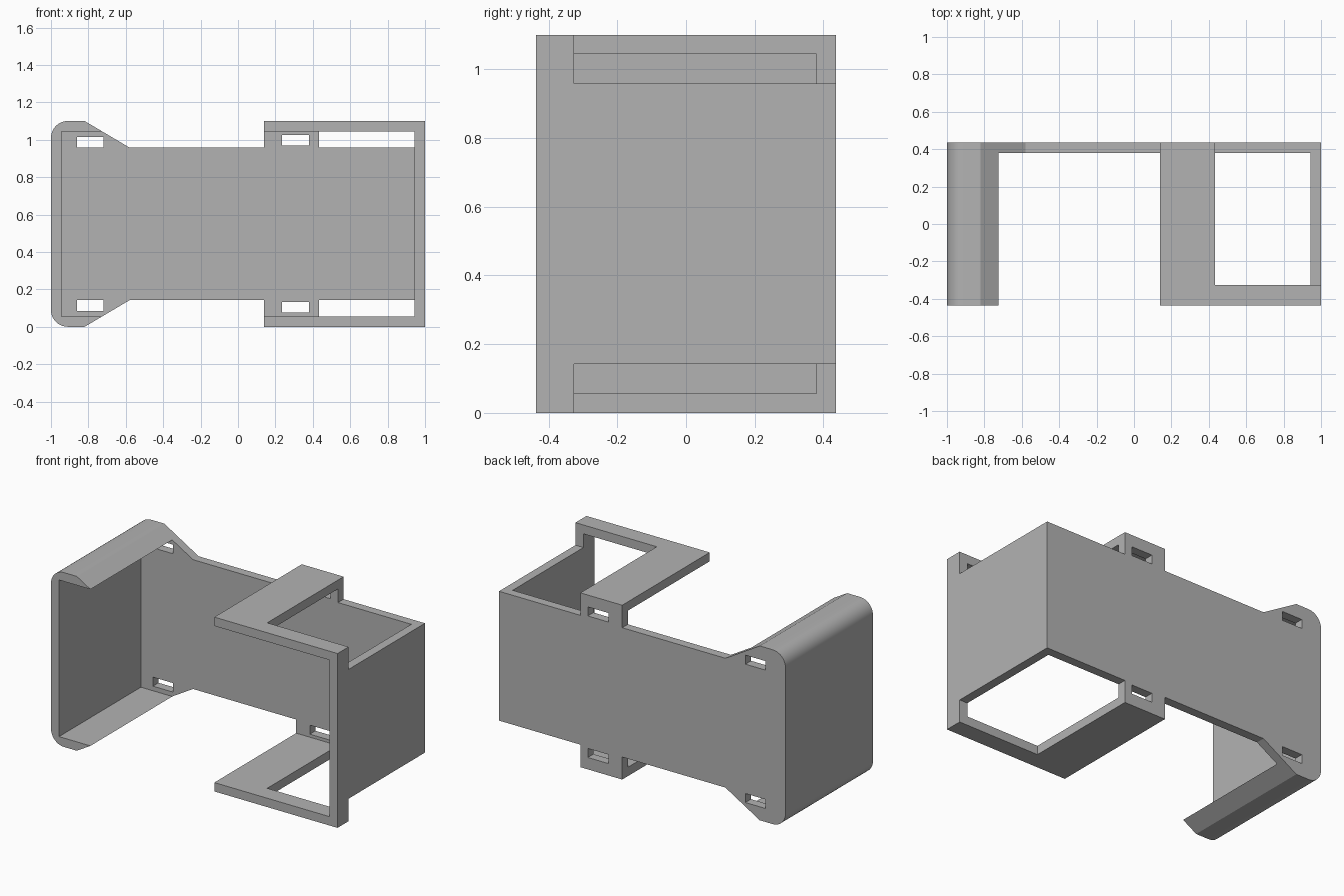
import bpy
import bmesh
from math import sin, cos, pi, radians
from mathutils import Vector

if "Cube" in bpy.data.objects:
    bpy.data.objects.remove(bpy.data.objects["Cube"], do_unlink=True)

H = 1.10             # overall height
D = 0.436            # half depth
T = 0.056            # wall thickness
LOW, HIGH = 0.142, H - 0.142   # main band of the back plate
BACK = D - T         # inner face of the back plate
RIM = -D + 0.11      # rear edge of the front rim
R = 0.09             # rounded corner radius

grey = bpy.data.materials.new("plain grey")
grey.use_nodes = True
COLOUR = (0.45, 0.45, 0.45, 1)
grey.diffuse_color = COLOUR
grey.node_tree.nodes["Principled BSDF"].inputs["Base Color"].default_value = COLOUR

# Axis mapping: profile (a, b) and extrusion depth d to x, y, z
PLANES = {
    "xz": lambda a, b, d: Vector((a, d, b)),
    "yz": lambda a, b, d: Vector((d, a, b)),
    "xy": lambda a, b, d: Vector((a, b, d)),
}


def slab(name, plane, start, end, outline, holes=()):
    """Extrude an outline with optional holes between two depths."""
    place = PLANES[plane]
    bm = bmesh.new()
    for loop in (outline, *holes):
        verts = [bm.verts.new(place(a, b, start)) for a, b in loop]
        for i, v in enumerate(verts):
            bm.edges.new((verts[i - 1], v))
    bmesh.ops.triangle_fill(bm, use_beauty=True, edges=bm.edges[:])
    ext = bmesh.ops.extrude_face_region(bm, geom=bm.faces[:], use_keep_orig=True)
    moved = [g for g in ext["geom"] if isinstance(g, bmesh.types.BMVert)]
    bmesh.ops.translate(bm, verts=moved, vec=place(0, 0, end - start))
    bmesh.ops.recalc_face_normals(bm, faces=bm.faces[:])
    mesh = bpy.data.meshes.new(name)
    bm.to_mesh(mesh)
    bm.free()
    mesh.materials.append(grey)
    obj = bpy.data.objects.new(name, mesh)
    bpy.context.collection.objects.link(obj)
    bpy.ops.object.select_all(action="DESELECT")
    obj.select_set(True)
    bpy.context.view_layer.objects.active = obj
    bpy.ops.object.shade_smooth_by_angle(angle=radians(30))
    return obj


def flip(points):
    """Mirror a profile about mid height, reversing its order."""
    return [(a, H - b) for a, b in reversed(points)]


def rect(x0, x1, z0, z1):
    return [(x0, z0), (x1, z0), (x1, z1), (x0, z1)]


# Rounded lower corner, running from the outer side to the bottom
corner = [(-1 + R - R * cos(i * pi / 20), R - R * sin(i * pi / 20)) for i in range(11)]

# Back plate with its slots and tabs
lower = corner + [(-0.82, 0), (-0.58, LOW), (0.14, LOW), (0.14, 0),
                  (0.432, 0), (0.432, LOW), (1, LOW)]
slots = [rect(-0.86, -0.72, 0.085, LOW), rect(0.235, 0.38, 0.075, 0.132)]
slots += [flip(s) for s in slots]
slab("back_plate", "xz", BACK, D, lower + flip(lower), slots)

# Rounded channel at the right end
lip = corner + [(-0.82, 0), (-0.725, T)]
inner = [(-1 + T, H - T), (-1 + T, T)]
slab("rounded_channel", "xz", -D, BACK, lip + inner[::-1] + flip(lip))

# Side wall at the left end, taller at its front rim
slab("side_wall", "yz", 1 - T, 1,
     [(-D, T), (RIM, T), (RIM, LOW), (BACK, LOW),
      (BACK, HIGH), (RIM, HIGH), (RIM, H - T), (-D, H - T)])

# L-shaped flanges above and below; the rear arm meets the plate tabs
ell = [(0.14, -D), (1, -D), (1, RIM), (0.432, RIM), (0.432, BACK), (0.14, BACK)]
for name, z in (("lower_flange", 0), ("upper_flange", H - T)):
    slab(name, "xy", z, z + T, ell)
